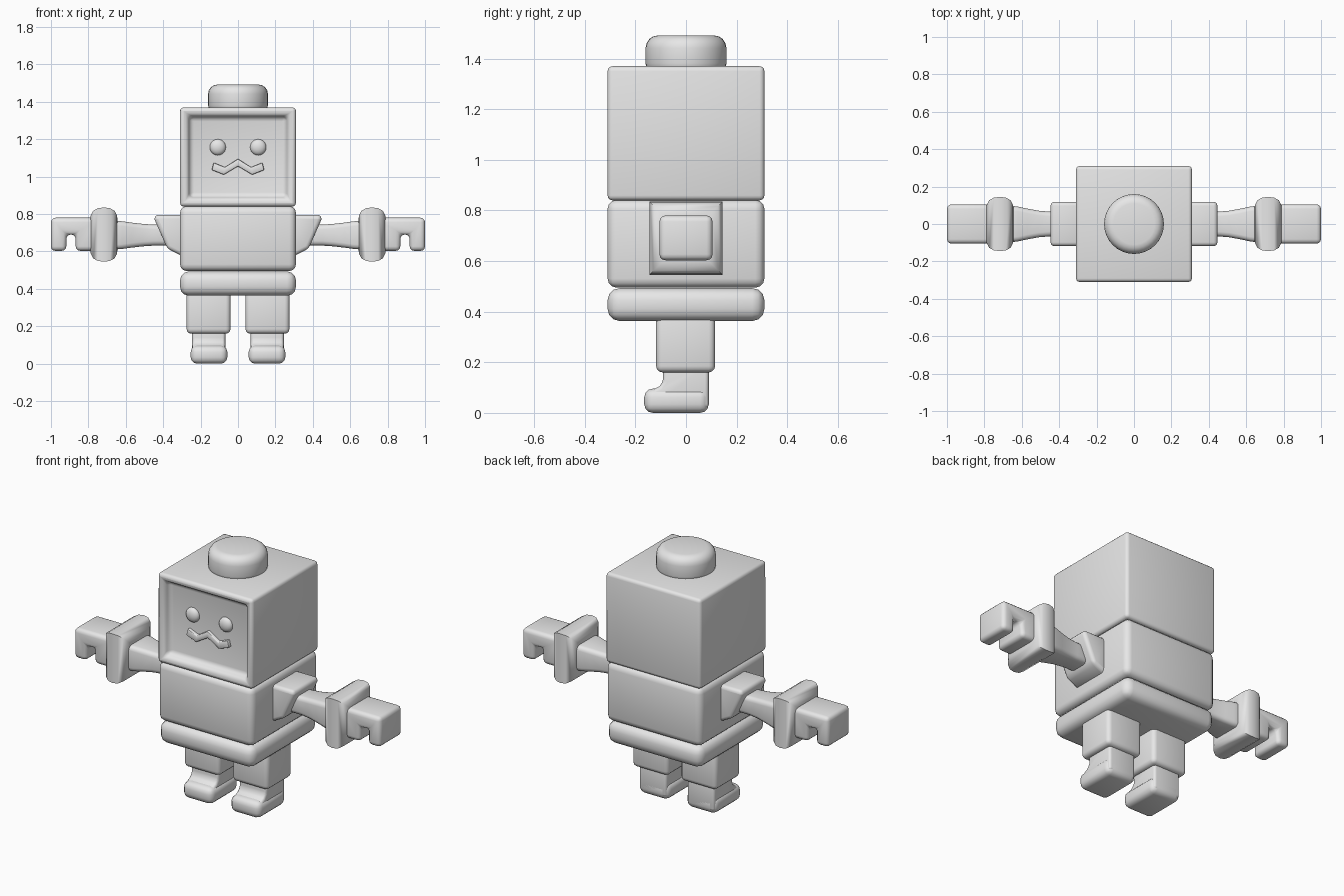
import bpy, bmesh, math
from mathutils import Vector, Matrix

if "Cube" in bpy.data.objects:
    bpy.data.objects.remove(bpy.data.objects["Cube"])

grey = bpy.data.materials.new("plain grey")
grey.diffuse_color = (0.8, 0.8, 0.8, 1)
grey.use_nodes = True
grey.node_tree.nodes["Principled BSDF"].inputs["Base Color"].default_value = grey.diffuse_color


def finish(name, bm, bevel=0.0, segments=3):
    bmesh.ops.recalc_face_normals(bm, faces=bm.faces)
    mesh = bpy.data.meshes.new(name)
    bm.to_mesh(mesh)
    bm.free()
    mesh.materials.append(grey)
    ob = bpy.data.objects.new(name, mesh)
    bpy.context.collection.objects.link(ob)
    bpy.ops.object.select_all(action='DESELECT')
    ob.select_set(True)
    bpy.context.view_layer.objects.active = ob
    if bevel:
        mod = ob.modifiers.new("rounding", 'BEVEL')
        mod.width, mod.segments = bevel, segments
        mod.limit_method, mod.angle_limit = 'ANGLE', math.radians(30)
        bpy.ops.object.modifier_apply(modifier=mod.name)
    bpy.ops.object.shade_smooth_by_angle(angle=math.radians(40))
    return ob


def box_bm(lo, hi):
    lo, hi = Vector(lo), Vector(hi)
    bm = bmesh.new()
    bmesh.ops.create_cube(bm, size=1)
    for v in bm.verts:
        v.co = Vector([(a + b) / 2 + c * (b - a) for a, b, c in zip(lo, hi, v.co)])
    return bm


def prism(points, axis, a, b):
    """Extrude an outline along x (outline in y,z) or y (outline in x,z)."""
    bm = bmesh.new()
    place = (lambda p: (a, p[0], p[1])) if axis == 'x' else (lambda p: (p[0], a, p[1]))
    face = bm.faces.new([bm.verts.new(place(p)) for p in points])
    new = bmesh.ops.extrude_face_region(bm, geom=[face])['geom']
    shift = (b - a, 0, 0) if axis == 'x' else (0, b - a, 0)
    bmesh.ops.translate(bm, vec=shift, verts=[v for v in new if isinstance(v, bmesh.types.BMVert)])
    return bm


def square_loft(rings, zc):
    """Rectangular sections along x: (x, half depth, half height)."""
    bm = bmesh.new()
    loops = [[bm.verts.new((x, sy * h, zc + sz * k)) for sy, sz in
              ((-1, -1), (1, -1), (1, 1), (-1, 1))] for x, h, k in rings]
    for p, q in zip(loops, loops[1:]):
        for i in range(4):
            bm.faces.new((p[i], p[(i + 1) % 4], q[(i + 1) % 4], q[i]))
    bm.faces.new(loops[0])
    bm.faces.new(loops[-1])
    return bm


def mirrored(ob):
    """Add the matching part on the other side."""
    bm = bmesh.new()
    bm.from_mesh(ob.data)
    bmesh.ops.scale(bm, vec=(-1, 1, 1), verts=bm.verts)
    base = ob.name
    ob.name = "left_" + base
    finish("right_" + base, bm)


# head with a recessed face opening
bm = box_bm((-0.31, -0.31, 0.84), (0.31, 0.31, 1.37))
front = min(bm.faces, key=lambda f: f.calc_center_median().y)
bmesh.ops.inset_region(bm, faces=[front], thickness=0.055)
bmesh.ops.inset_region(bm, faces=[front], thickness=0.024, depth=-0.045)
finish("head", bm, 0.024)

# round cap on the head
bm = bmesh.new()
bmesh.ops.create_cone(bm, cap_ends=True, segments=32, radius1=0.16, radius2=0.16, depth=0.16,
                      matrix=Matrix.Translation((0, 0, 1.412)))
finish("head_cap", bm, 0.05, 4)

# zigzag mouth
middle = [(-0.13, 1.055), (-0.07, 1.03), (0, 1.075), (0.07, 1.03), (0.13, 1.055)]
outline = [(x, z + 0.02) for x, z in middle] + [(x * 1.08, z - 0.02) for x, z in reversed(middle)]
finish("mouth", prism(outline, 'y', -0.285, -0.25), 0.006, 2)

# trunk
finish("torso", box_bm((-0.31, -0.31, 0.495), (0.31, 0.31, 0.842)), 0.036)
finish("pelvis", box_bm((-0.31, -0.31, 0.363), (0.31, 0.31, 0.493)), 0.048)

# domed eye
bm = bmesh.new()
bmesh.ops.create_uvsphere(bm, u_segments=20, v_segments=12, radius=0.043)
bmesh.ops.scale(bm, vec=(1, 0.6, 1), verts=bm.verts)
bmesh.ops.translate(bm, vec=(0.108, -0.265, 1.157), verts=bm.verts)
mirrored(finish("eye", bm))

# leg, ankle and foot
mirrored(finish("leg", box_bm((0.04, -0.118, 0.16), (0.275, 0.115, 0.41)), 0.025))
ankle = [(0.09, 0.02), (0.09, 0.2), (-0.09, 0.2), (-0.09, 0.125), (-0.105, 0.105),
         (-0.135, 0.09), (-0.135, 0.02)]
mirrored(finish("ankle", prism(ankle, 'x', 0.068, 0.245), 0.015))
mirrored(finish("foot", box_bm((0.057, -0.165, 0), (0.253, 0.09, 0.096)), 0.034))

# shoulder wedge
wedge = [(0.28, 0.795), (0.446, 0.795), (0.446, 0.77), (0.378, 0.615), (0.31, 0.58), (0.28, 0.58)]
mirrored(finish("shoulder", prism(wedge, 'y', -0.118, 0.118), 0.022))

# flared forearm
arm = [(0.35, 0.066, 0.056), (0.45, 0.066, 0.056), (0.51, 0.071, 0.06), (0.57, 0.082, 0.067),
       (0.62, 0.093, 0.074), (0.68, 0.1, 0.078)]
mirrored(finish("forearm", square_loft(arm, 0.687), 0.025))

# rounded square cuff
cuff = [(0.645, 0.085), (0.647, 0.103), (0.66, 0.127), (0.685, 0.141), (0.717, 0.145),
        (0.75, 0.141), (0.774, 0.127), (0.787, 0.103), (0.79, 0.085)]
mirrored(finish("cuff", square_loft([(x, h, h) for x, h in cuff], 0.69)))

# hooked hand
hook = [(0.74, 0.78), (1.0, 0.78), (1.0, 0.603), (0.918, 0.603), (0.918, 0.69), (0.868, 0.69),
        (0.868, 0.603), (0.74, 0.603)]
mirrored(finish("hand", prism(hook, 'y', -0.105, 0.105), 0.024))
